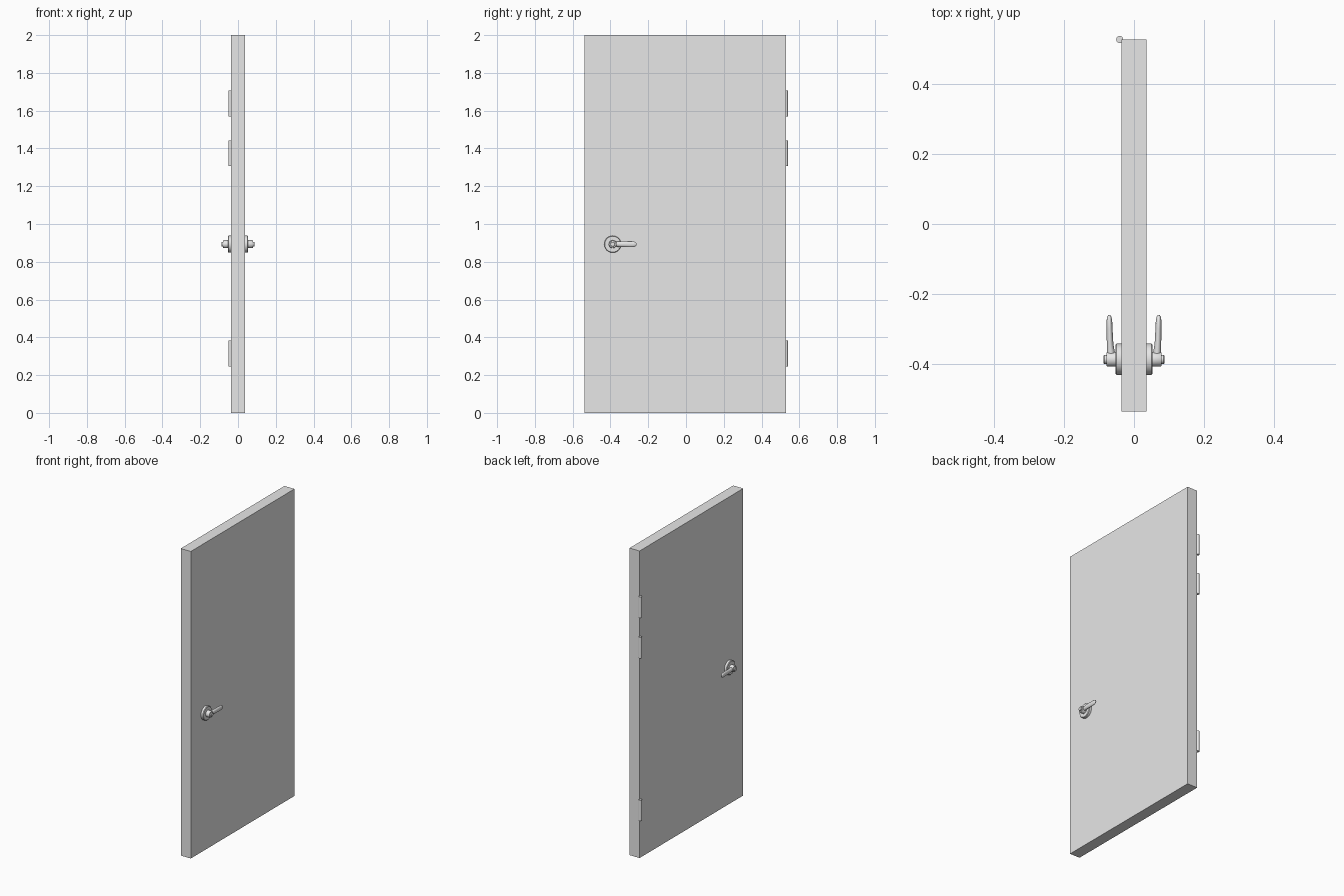
import bpy, bmesh, math
from mathutils import Matrix

if "Cube" in bpy.data.objects:
    bpy.data.objects.remove(bpy.data.objects["Cube"])

grey = bpy.data.materials.new("light grey")
grey.use_nodes = True
grey.diffuse_color = (0.8, 0.8, 0.8, 1)
grey.node_tree.nodes["Principled BSDF"].inputs["Base Color"].default_value = (0.8, 0.8, 0.8, 1)

HANDLE_Y, HANDLE_Z = -0.388, 0.893


def finish(bm, name, smooth=True):
    bmesh.ops.recalc_face_normals(bm, faces=bm.faces[:])
    mesh = bpy.data.meshes.new(name)
    bm.to_mesh(mesh)
    bm.free()
    mesh.materials.append(grey)
    obj = bpy.data.objects.new(name, mesh)
    bpy.context.collection.objects.link(obj)
    if smooth:
        bpy.ops.object.select_all(action="DESELECT")
        bpy.context.view_layer.objects.active = obj
        obj.select_set(True)
        bpy.ops.object.shade_smooth_by_angle(angle=math.radians(35))
    return obj


def loft(name, rings):
    """Skin a list of equally long closed rings and cap both ends."""
    bm = bmesh.new()
    loops = [[bm.verts.new(p) for p in ring] for ring in rings]
    n = len(loops[0])
    for a, b in zip(loops, loops[1:]):
        for i in range(n):
            j = (i + 1) % n
            bm.faces.new((a[i], a[j], b[j], b[i]))
    bm.faces.new(loops[0])
    bm.faces.new(loops[-1])
    return finish(bm, name)


def circle(n):
    return [(math.cos(t * math.tau / n), math.sin(t * math.tau / n)) for t in range(n)]


def turned(name, side, profile):
    """Round part on the handle axis; profile is (distance from centre, radius)."""
    return loft(name, [[(side * x, HANDLE_Y + r * c, HANDLE_Z + r * s)
                        for c, s in circle(32)] for x, r in profile])


# Door leaf
bm = bmesh.new()
bmesh.ops.create_cube(bm, size=1, matrix=Matrix.Translation((0, -0.004, 1))
                      @ Matrix.Diagonal((0.072, 1.067, 2, 1)))
finish(bm, "door_leaf", smooth=False)

# Hinge barrels along the back edge
for name, z in (("lower", 0.314), ("middle", 1.374), ("upper", 1.638)):
    loft(name + "_hinge", [[(-0.041 + 0.01 * c, 0.529 + 0.01 * s, z + h)
                            for c, s in circle(20)] for h in (-0.068, 0.068)])

# Handle set on both faces: rose, hub, end button and lever
LEVER = [  # y, distance from centre, half thickness, half height
    (-0.395, 0.066, 0.012, 0.012),
    (-0.370, 0.066, 0.0115, 0.013),
    (-0.345, 0.0685, 0.0095, 0.0145),
    (-0.300, 0.070, 0.0085, 0.016),
    (-0.278, 0.0705, 0.008, 0.0155),
    (-0.267, 0.071, 0.0065, 0.011),
    (-0.261, 0.071, 0.003, 0.005),
]
for label, side in (("left", 1), ("right", -1)):
    turned(label + "_rose", side, [(0.034, 0.045), (0.050, 0.045), (0.053, 0.042)])
    turned(label + "_hub", side, [(0.052, 0.021), (0.076, 0.021), (0.079, 0.019)])
    turned(label + "_button", side, [(0.078, 0.013), (0.085, 0.013), (0.087, 0.011)])
    loft(label + "_lever", [[(side * (x + w * c), y, HANDLE_Z + h * s)
                             for c, s in circle(20)] for y, x, w, h in LEVER])
